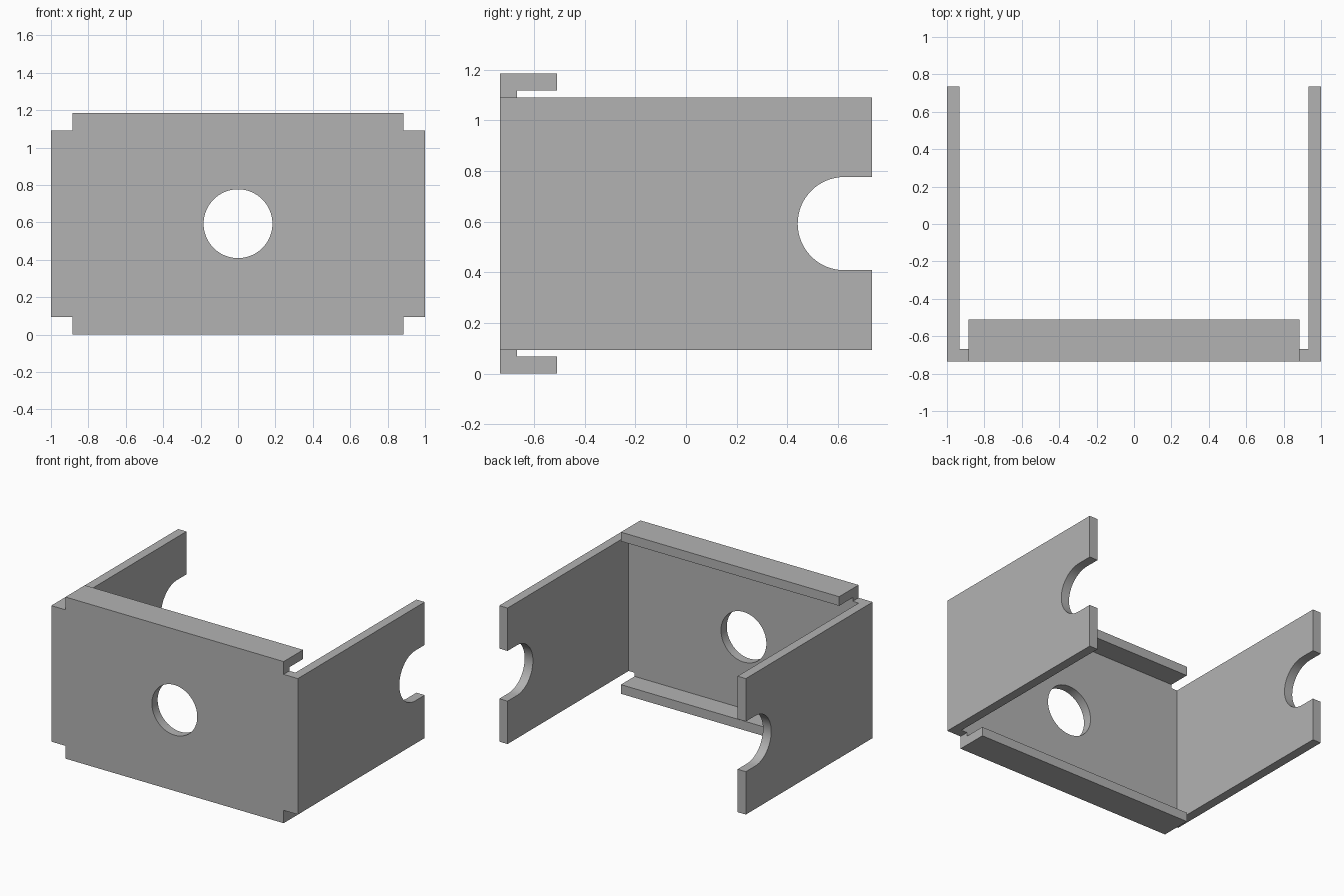
import bpy
import bmesh
from math import sin, cos, pi, radians
from mathutils import Vector

cube = bpy.data.objects.get("Cube")
if cube:
    bpy.data.objects.remove(cube, do_unlink=True)

# Overall sizes
DEPTH = 0.735            # half depth
HEIGHT = 1.185
SHEET = 0.067            # sheet thickness
WALL_LOW, WALL_HIGH = 0.094, 1.091
FLANGE_X = 0.885         # half width of the folded flanges
FLANGE_BACK = -0.51
HOLE_Z, HOLE_R = HEIGHT / 2, 0.184
INNER = -DEPTH + SHEET   # back face of the front panel

grey = bpy.data.materials.new("plain grey")
grey.use_nodes = True
colour = (0.45, 0.45, 0.45, 1)
grey.diffuse_color = colour
grey.node_tree.nodes["Principled BSDF"].inputs["Base Color"].default_value = colour


def arc(u, v, radius, start, end, steps):
    return [(u + radius * cos(start + (end - start) * i / steps),
             v + radius * sin(start + (end - start) * i / steps)) for i in range(steps + 1)]


def sheet(name, loops, place, thickness):
    """Fill flat outlines (later loops are holes) and extrude them."""
    bm = bmesh.new()
    for loop in loops:
        verts = [bm.verts.new(place(u, v)) for u, v in loop]
        for a, b in zip(verts, verts[1:] + verts[:1]):
            bm.edges.new((a, b))
    bmesh.ops.triangle_fill(bm, edges=bm.edges[:], use_beauty=True)
    grown = bmesh.ops.extrude_face_region(bm, geom=bm.faces[:], use_keep_orig=True)
    moved = [g for g in grown["geom"] if isinstance(g, bmesh.types.BMVert)]
    bmesh.ops.translate(bm, verts=moved, vec=Vector(thickness))
    bmesh.ops.recalc_face_normals(bm, faces=bm.faces[:])
    mesh = bpy.data.meshes.new(name)
    bm.to_mesh(mesh)
    bm.free()
    mesh.materials.append(grey)
    obj = bpy.data.objects.new(name, mesh)
    bpy.context.collection.objects.link(obj)
    bpy.ops.object.select_all(action='DESELECT')
    obj.select_set(True)
    bpy.context.view_layer.objects.active = obj
    bpy.ops.object.shade_smooth_by_angle(angle=radians(30))
    return obj


# Front panel with notched corners and a round hole
outline = [(-1, WALL_LOW), (-FLANGE_X, WALL_LOW), (-FLANGE_X, 0),
           (FLANGE_X, 0), (FLANGE_X, WALL_LOW), (1, WALL_LOW),
           (1, WALL_HIGH), (FLANGE_X, WALL_HIGH), (FLANGE_X, HEIGHT),
           (-FLANGE_X, HEIGHT), (-FLANGE_X, WALL_HIGH), (-1, WALL_HIGH)]
hole = arc(0, HOLE_Z, HOLE_R, 0, 2 * pi, 64)[:-1]
sheet("front_panel", [outline, hole], lambda u, v: (u, -DEPTH, v), (0, SHEET, 0))

# Side walls, each with a round-ended slot open to the back
slot = arc(DEPTH - 0.11, HOLE_Z, HOLE_R, 1.5 * pi, 0.5 * pi, 32)
wall = [(INNER, WALL_LOW), (DEPTH, WALL_LOW), (DEPTH, HOLE_Z - HOLE_R), *slot,
        (DEPTH, HOLE_Z + HOLE_R), (DEPTH, WALL_HIGH), (INNER, WALL_HIGH)]
for name, side in (("left_wall", 1), ("right_wall", -1)):
    sheet(name, [wall], lambda u, v: (side, u, v), (-side * SHEET, 0, 0))

# Folded flanges along the top and bottom
strip = [(-FLANGE_X, INNER), (FLANGE_X, INNER),
         (FLANGE_X, FLANGE_BACK), (-FLANGE_X, FLANGE_BACK)]
for name, z, up in (("bottom_flange", 0, 1), ("top_flange", HEIGHT, -1)):
    sheet(name, [strip], lambda u, v: (u, v, z), (0, 0, up * SHEET))
